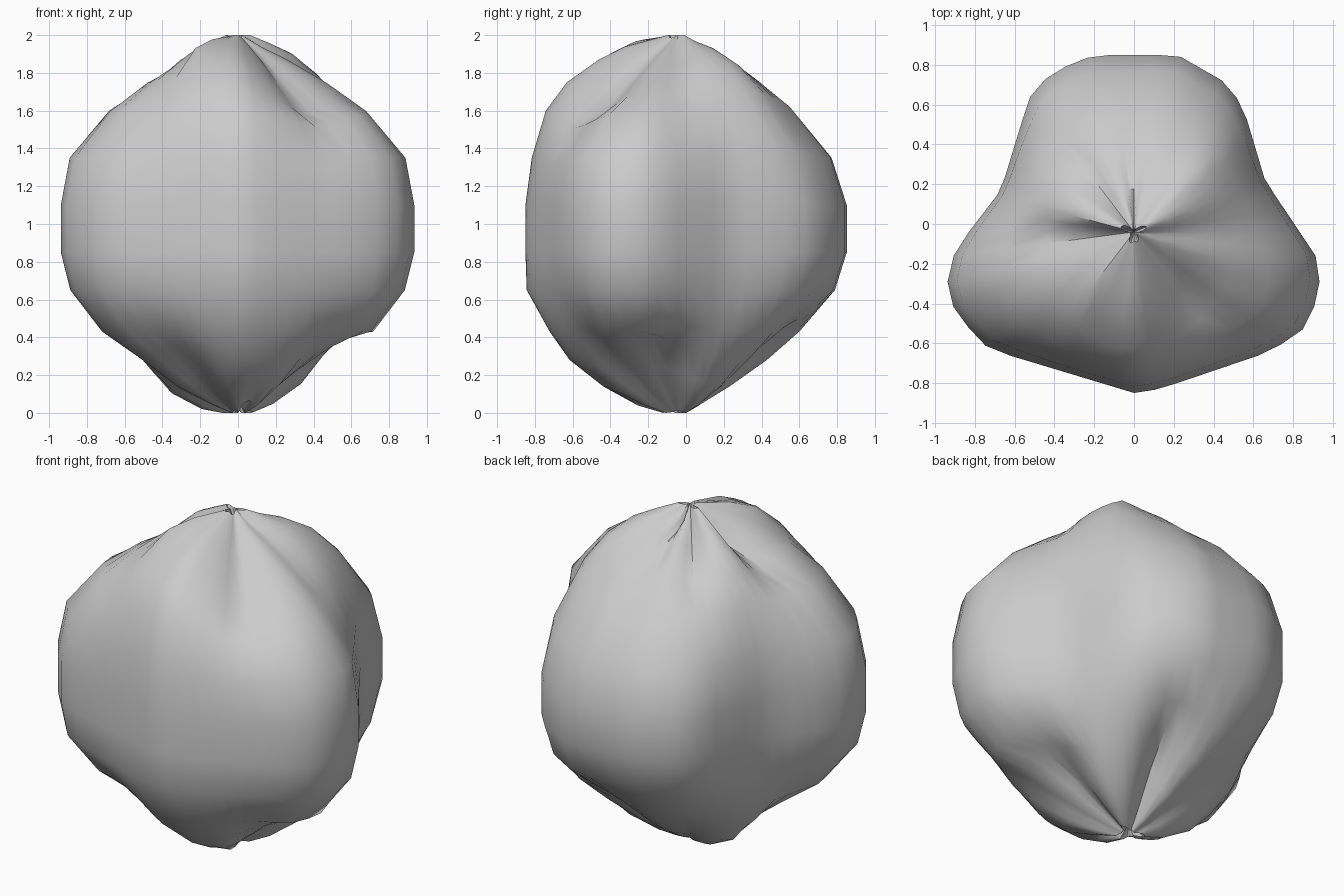
import bpy, bmesh, math
from mathutils import Vector, geometry

cube = bpy.data.objects.get("Cube")
if cube:
    bpy.data.objects.remove(cube)

# Plan outline of the three-lobed body
OUTLINE = [(-.2, .86), (.22, .86), (.46, .72), (.55, .6), (.66, .22), (.92, -.17),
           (.94, -.35), (.85, -.53), (.69, -.64), (.13, -.83), (0, -.85),
           (-.73, -.63), (-.9, -.45), (-.94, -.3), (-.9, -.13), (-.67, .17),
           (-.53, .64), (-.42, .77)]
# Height, then share of the outline reached at the sides, front and back
RINGS = [(2.0, .02, .03, .02), (1.94, .11, .27, .08), (1.87, .26, .45, .24),
         (1.75, .48, .68, .45), (1.6, .71, .84, .66), (1.35, .95, .95, .9),
         (1.1, 1, 1, .99), (.85, 1, 1, .99), (.65, .94, .99, .92),
         (.43, .76, .81, .71), (.28, .52, .66, .52), (.14, .33, .42, .3),
         (.04, .12, .2, .12), (0, .03, .06, .03)]
# Folds: angle, half width, depth (negative bulges out), deepest radius, reach
TOP_FOLDS = [(308, 38, .2, .5, .85), (185, 20, .11, .3, .58), (130, 18, .07, .3, .55),
             (90, 10, .05, .05, .3), (230, 24, -.07, .38, .6), (46, 38, -.12, .5, .88)]
BOTTOM_FOLDS = [(75, 20, .18, .4, .8), (345, 42, .16, .45, .74),
                (238, 30, .13, .45, .78), (165, 25, -.05, .5, .75),
                (285, 12, .05, .06, .4)]
CENTRE = Vector((0, -.04))
STEPS = 48


def reach(direction):
    """Distance from the centre to the outline."""
    pts = [Vector(p) for p in OUTLINE]
    for a, b in zip(pts, pts[1:] + pts[:1]):
        hit = geometry.intersect_line_line_2d(CENTRE, CENTRE + direction * 3, a, b)
        if hit:
            return (hit - CENTRE).length
    return .85


def fold_depth(angle, radius, folds):
    """Total depth of the folds at one spot."""
    depth = 0
    for mid, width, deep, peak, extent in folds:
        away = abs((angle - mid + 180) % 360 - 180)
        rise = min(radius / peak, (extent - radius) / (extent - peak))
        depth += deep * max(0, 1 - away / width) * max(0, rise)
    return depth


def build_body():
    bm = bmesh.new()
    rows = []
    for z, side, front, back in RINGS:
        row = []
        for i in range(STEPS):
            angle = 360 * i / STEPS
            d = Vector((math.cos(math.radians(angle)), math.sin(math.radians(angle))))
            limit = reach(d)
            share = side + ((front if d.y < 0 else back) - side) * abs(d.y) ** 1.5
            # Hollows between lobes stay fuller towards the ends
            radius = limit * share ** min(1, (limit / .88) ** 2.4)
            p = CENTRE + d * radius
            if z > 1:
                height = min(2, z - fold_depth(angle, radius, TOP_FOLDS))
            else:
                height = max(0, z + fold_depth(angle, radius, BOTTOM_FOLDS))
            row.append(bm.verts.new((p.x, p.y, height)))
        rows.append(row)
    for upper, lower in zip(rows, rows[1:]):
        for i in range(STEPS):
            j = (i + 1) % STEPS
            bm.faces.new((upper[i], lower[i], lower[j], upper[j]))
    # Sunken knots at both ends
    for row, z in ((rows[0], 1.9), (rows[-1], .07)):
        knot = bm.verts.new((CENTRE.x, CENTRE.y, z))
        for i in range(STEPS):
            bm.faces.new((knot, row[i], row[(i + 1) % STEPS]))
    bmesh.ops.recalc_face_normals(bm, faces=bm.faces)
    mesh = bpy.data.meshes.new("gathered_body")
    bm.to_mesh(mesh)
    bm.free()
    obj = bpy.data.objects.new("gathered_body", mesh)
    bpy.context.collection.objects.link(obj)
    return obj


grey = bpy.data.materials.new("plain_grey")
grey.use_nodes = True
colour = (.6, .6, .6, 1)
grey.diffuse_color = colour
grey.node_tree.nodes["Principled BSDF"].inputs["Base Color"].default_value = colour

body = build_body()
body.data.materials.append(grey)
bpy.ops.object.select_all(action='DESELECT')
body.select_set(True)
bpy.context.view_layer.objects.active = body
bpy.ops.object.shade_smooth_by_angle(angle=math.radians(40))
